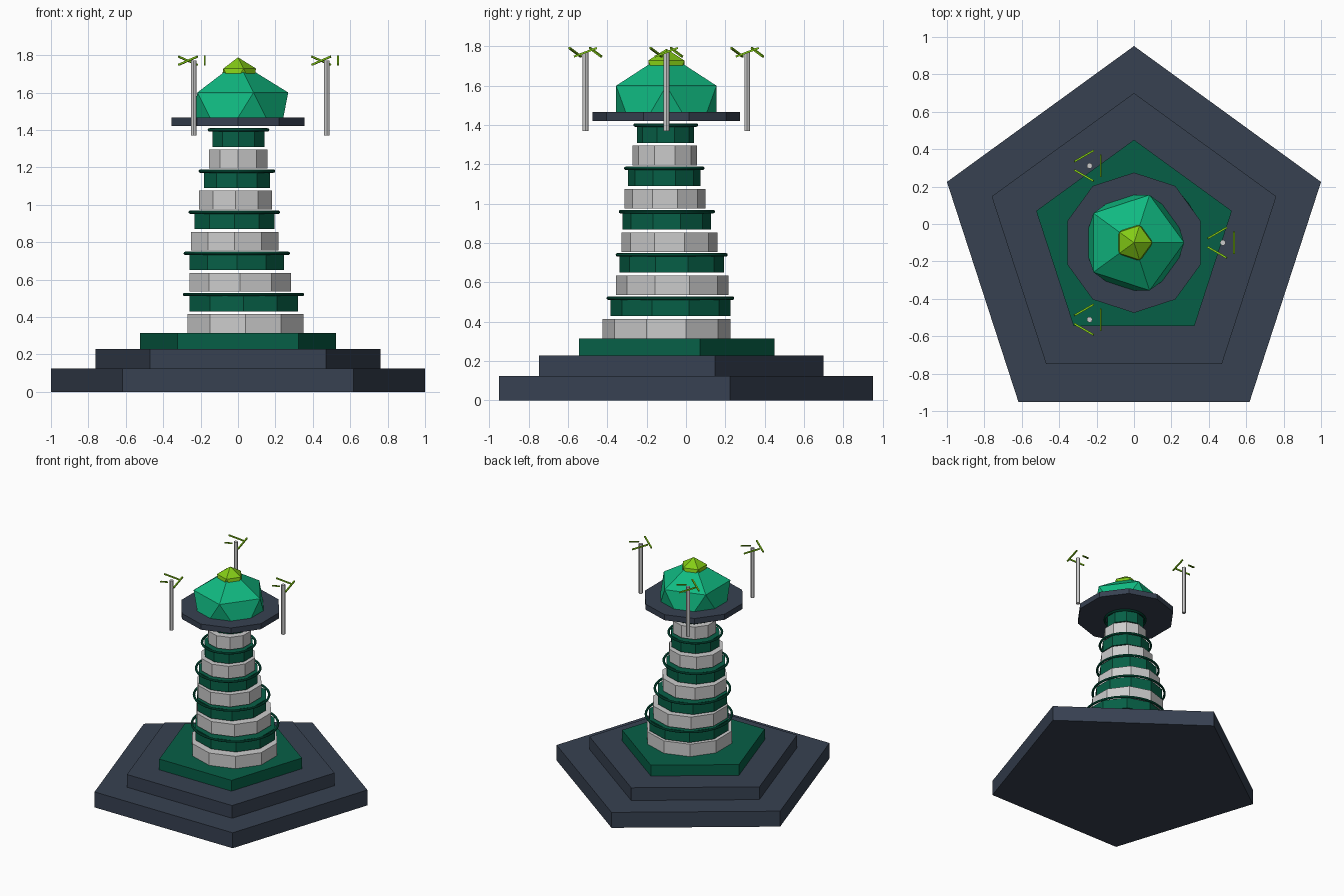
import bpy, bmesh, math
from mathutils import Matrix, Vector

if "Cube" in bpy.data.objects:
    bpy.data.objects.remove(bpy.data.objects["Cube"])

CY = -0.10  # tower axis in y, pentagon base makes the bounds centred


def mat(name, hexcol):
    lin = [pow((int(hexcol[i:i + 2], 16) / 255 + 0.055) / 1.055, 2.4) for i in (0, 2, 4)]
    m = bpy.data.materials.new(name)
    m.diffuse_color = (*lin, 1)
    m.use_nodes = True
    m.node_tree.nodes["Principled BSDF"].inputs["Base Color"].default_value = m.diffuse_color
    return m


SLATE = mat("slate", "374151")
GREEN = mat("dark_green", "065f46")
EMERALD = mat("emerald", "10b981")
LIME = mat("lime", "84cc16")


def finish(name, material):
    o = bpy.context.object
    o.name = name
    if material:
        o.data.materials.append(material)
    return o


def prism(name, sides, r, z0, z1, x=0, y=CY, material=None):
    bpy.ops.mesh.primitive_cylinder_add(vertices=sides, radius=r, depth=z1 - z0,
                                        location=(x, y, (z0 + z1) / 2))
    return finish(name, material)


def half_gem(name, r, z, material):
    # upper half of an icosahedron, closed underneath
    bpy.ops.mesh.primitive_ico_sphere_add(subdivisions=1, radius=r, location=(0, CY, z))
    o = finish(name, material)
    bm = bmesh.new()
    bm.from_mesh(o.data)
    cut = bmesh.ops.bisect_plane(bm, geom=bm.verts[:] + bm.edges[:] + bm.faces[:],
                                 plane_co=(0, 0, 0), plane_no=(0, 0, 1), clear_inner=True)
    bmesh.ops.contextual_create(bm, geom=[g for g in cut["geom_cut"]
                                          if isinstance(g, bmesh.types.BMEdge)])
    bmesh.ops.recalc_face_normals(bm, faces=bm.faces[:])
    bm.to_mesh(o.data)
    bm.free()


# Stepped pentagon base
prism("base_step_lower", 5, 1.0515, 0, 0.125, material=SLATE)
prism("base_step_upper", 5, 0.80, 0.125, 0.228, material=SLATE)
prism("base_step_green", 5, 0.55, 0.228, 0.315, material=GREEN)

# Tapering tower of ten floating segments, drifting along a shrinking spiral
for i in range(10):
    r = 0.325 - 0.02 * i
    amp, ang = 0.04 * (1 - i / 10), 0.6 * i
    x, y = amp * math.cos(ang), CY + amp * math.sin(ang)
    z = 0.365 + 0.11 * i
    if i % 2 == 0:
        prism(f"tower_segment_{i}", 10, r, z - 0.05, z + 0.05, x, y)
    else:
        prism(f"tower_segment_{i}", 10, r, z - 0.045, z + 0.045, x, y, GREEN)
        # Hoop round the top of each green segment
        bpy.ops.mesh.primitive_torus_add(major_radius=r + 0.011, minor_radius=0.009,
                                         major_segments=40, minor_segments=8,
                                         location=(x, y, z + 0.045))
        finish(f"tower_hoop_{i}", GREEN)
        bpy.ops.object.shade_smooth_by_angle()

# Platform, faceted dome and cap
prism("platform", 10, 0.375, 1.421, 1.466, material=SLATE)
half_gem("dome", 0.30, 1.466, EMERALD)
half_gem("dome_cap", 0.108, 1.68, LIME)

# Three floating masts, each with three tilted blades set in a triangle
for k in range(3):
    a = math.radians(120 * k)
    mx, my = 0.475 * math.cos(a), CY + 0.475 * math.sin(a)
    prism(f"mast_{k}", 12, 0.015, 1.37, 1.77, mx, my)
    bpy.ops.object.shade_smooth_by_angle()
    for j in range(3):
        bpy.ops.mesh.primitive_cube_add(size=1)
        o = finish(f"mast_blade_{k}_{j}", LIME)
        o.data.transform(Matrix.Translation((mx, my, 1.77))
                         @ Matrix.Rotation(math.radians(120 * j), 4, 'Z')
                         @ Matrix.Translation((0.06, 0, 0))
                         @ Matrix.Rotation(0.36, 4, 'X')
                         @ Matrix.Diagonal((0.01, 0.125, 0.01, 1)))
